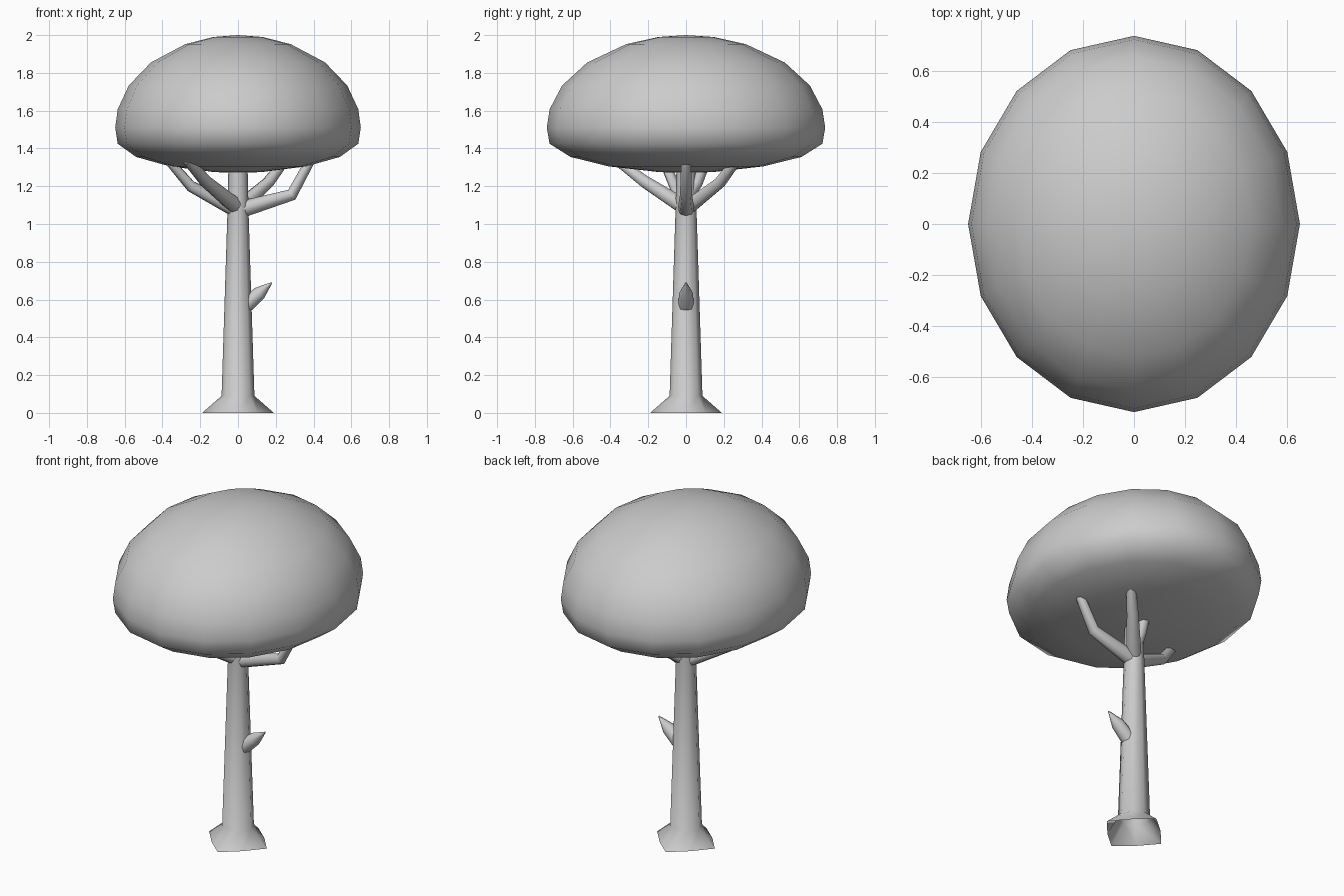
import bpy, math
from mathutils import Vector

if "Cube" in bpy.data.objects:
    bpy.data.objects.remove(bpy.data.objects["Cube"])


def make_object(name, verts, faces, angle=60):
    mesh = bpy.data.meshes.new(name)
    mesh.from_pydata(verts, [], faces)
    ob = bpy.data.objects.new(name, mesh)
    bpy.context.collection.objects.link(ob)
    bpy.ops.object.select_all(action='DESELECT')
    ob.select_set(True)
    bpy.context.view_layer.objects.active = ob
    bpy.ops.object.shade_smooth_by_angle(angle=math.radians(angle))
    return ob


def skin(rings, cap_start=False, cap_end=True):
    """Join equal-sized vertex rings with quads."""
    n = len(rings[0])
    verts = [v for r in rings for v in r]
    faces = [(k * n + i, k * n + (i + 1) % n, (k + 1) * n + (i + 1) % n, (k + 1) * n + i)
             for k in range(len(rings) - 1) for i in range(n)]
    if cap_start:
        faces.append(tuple(reversed(range(n))))
    if cap_end:
        faces.append(tuple(range((len(rings) - 1) * n, len(rings) * n)))
    return verts, faces


def ring(rx, ry, z, n):
    return [(rx * math.cos(2 * math.pi * i / n), ry * math.sin(2 * math.pi * i / n), z)
            for i in range(n)]


def branch(name, points, radii, n=8):
    pts = [Vector(p) for p in points]
    rings = []
    for k, p in enumerate(pts):
        a, b = pts[max(k - 1, 0)], pts[min(k + 1, len(pts) - 1)]
        t = (b - a).normalized()
        side = t.cross(Vector((0, 0, 1))).normalized()
        up = side.cross(t)
        rings.append([p + radii[k] * (side * math.cos(2 * math.pi * i / n)
                                      + up * math.sin(2 * math.pi * i / n)) for i in range(n)])
    # ring order runs clockwise about the path, so reverse for outward normals
    if (rings[0][1] - rings[0][0]).cross(rings[0][2] - rings[0][1]).dot(pts[1] - pts[0]) < 0:
        rings = [list(reversed(r)) for r in rings]
    return make_object(name, *skin(rings, cap_start=True))


# canopy: flattened-bottom dome, 16 sides, oval in plan
profile = [(0.195, 1.275), (0.555, 1.305), (0.83, 1.355), (0.98, 1.425), (1.0, 1.51),
           (0.98, 1.607), (0.89, 1.733), (0.71, 1.855), (0.43, 1.952), (0.2, 1.99)]
verts, faces = skin([ring(0.65 * r, 0.737 * r, z, 16) for r, z in profile], cap_end=False)
last = len(verts) - 16
verts += [(0, 0, 1.27), (0, 0, 2.0)]
for i in range(16):
    j = (i + 1) % 16
    faces += [(j, i, last + 16), (last + i, last + j, last + 17)]
make_object("canopy", verts, faces, 180)

# trunk with a diamond-like root flare, open underneath
root = [(x * (1 if i % 2 == 0 else 0.76), y * (1 if i % 2 == 0 else 0.76), z)
        for i, (x, y, z) in enumerate(ring(0.19, 0.19, 0, 8))]
make_object("trunk", *skin([root, ring(0.087, 0.087, 0.09, 8),
                            ring(0.056, 0.056, 1.06, 8), ring(0.05, 0.05, 1.34, 8)]))

# main branches
branch("right_branch", [(0.01, 0, 1.075), (0.285, 0, 1.155), (0.39, 0, 1.35)],
       [0.045, 0.032, 0.025])
branch("front_branch", [(0.0, 0.0, 1.085), (-0.17, -0.22, 1.225), (-0.27, -0.37, 1.34)],
       [0.045, 0.034, 0.026])
branch("left_branch", [(0.0, 0.0, 1.07), (-0.25, -0.06, 1.2), (-0.37, -0.12, 1.34)],
       [0.042, 0.03, 0.025])
branch("back_branch", [(0.0, 0.0, 1.08), (0.16, 0.18, 1.22), (0.25, 0.27, 1.34)],
       [0.042, 0.032, 0.026])
branch("small_top_branch", [(0.0, 0.01, 1.15), (0.0, 0.06, 1.22), (0.0, 0.1, 1.32)],
       [0.035, 0.03, 0.026])

# pointed twig low on the trunk
branch("twig", [(0.04, 0, 0.57), (0.115, 0, 0.635), (0.18, 0, 0.69)], [0.042, 0.036, 0.003])
